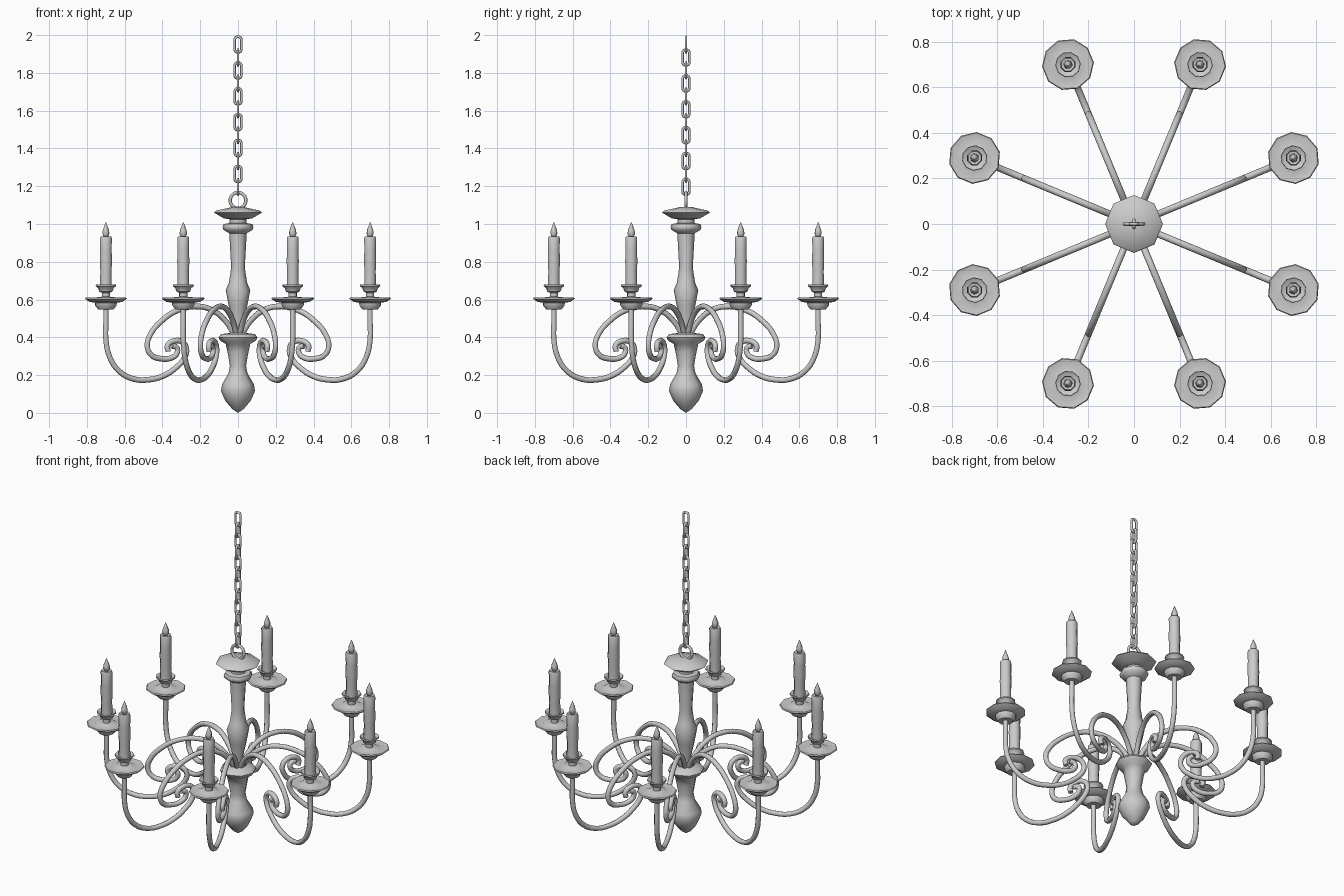
import bpy, bmesh, math
from math import pi, cos, sin

if "Cube" in bpy.data.objects:
    bpy.data.objects.remove(bpy.data.objects["Cube"])

ARM_R = 0.757  # radial distance of the candles


def finish(name, mesh, angle=40):
    ob = bpy.data.objects.new(name, mesh)
    bpy.context.collection.objects.link(ob)
    bpy.ops.object.select_all(action='DESELECT')
    ob.select_set(True)
    bpy.context.view_layer.objects.active = ob
    bpy.ops.object.shade_smooth_by_angle(angle=math.radians(angle))
    return ob


def to_mesh(name, bm):
    bmesh.ops.recalc_face_normals(bm, faces=bm.faces)
    me = bpy.data.meshes.new(name)
    bm.to_mesh(me)
    bm.free()
    return me


def lathe(name, profile, sides, angle=40):
    bm = bmesh.new()
    rings = []
    for r, z in profile:
        if r == 0:
            rings.append([bm.verts.new((0, 0, z))] * sides)
        else:
            rings.append([bm.verts.new((r * cos(2 * pi * i / sides), r * sin(2 * pi * i / sides), z))
                          for i in range(sides)])
    for a, b in zip(rings, rings[1:]):
        for i in range(sides):
            j = (i + 1) % sides
            bm.faces.new(dict.fromkeys((a[i], a[j], b[j], b[i])))
    return finish(name, to_mesh(name, bm), angle)


def link(name, radius, stretch, wire, segs=12, sides=6):
    # closed ring in the xz plane, lengthened along z by straight sides
    bm = bmesh.new()
    rings = []
    for k in range(segs):
        t = 2 * pi * (k + 0.5) / segs
        off = stretch if sin(t) > 0 else -stretch
        rings.append([bm.verts.new(((radius + wire * cos(2 * pi * s / sides)) * cos(t),
                                    wire * sin(2 * pi * s / sides),
                                    (radius + wire * cos(2 * pi * s / sides)) * sin(t) + off))
                      for s in range(sides)])
    for k in range(segs):
        a, b = rings[k], rings[(k + 1) % segs]
        for s in range(sides):
            u = (s + 1) % sides
            bm.faces.new((a[s], a[u], b[u], b[s]))
    return finish(name, to_mesh(name, bm), 65)


def tube(name, pts, radius):
    cu = bpy.data.curves.new(name, 'CURVE')
    cu.dimensions = '3D'
    cu.bevel_depth, cu.bevel_resolution = radius, 2
    cu.use_fill_caps, cu.resolution_u = True, 4
    sp = cu.splines.new('BEZIER')
    sp.bezier_points.add(len(pts) - 1)
    for p, (r, z) in zip(sp.bezier_points, pts):
        p.co = (r, 0, z)
        p.handle_left_type = p.handle_right_type = 'AUTO'
    tmp = bpy.data.objects.new(name + "_path", cu)
    bpy.context.collection.objects.link(tmp)
    bpy.context.view_layer.update()
    me = bpy.data.meshes.new_from_object(tmp.evaluated_get(bpy.context.evaluated_depsgraph_get()))
    bpy.data.objects.remove(tmp)
    return finish(name, me, 50)


def ring_copies(ob, radius):
    # eight copies around the column
    for k in range(8):
        a = pi / 8 + k * pi / 4
        c = ob if k == 0 else ob.copy()
        if k:
            bpy.context.collection.objects.link(c)
        c.location = (radius * cos(a), radius * sin(a), 0)
        c.rotation_euler = (0, 0, a)


# turned central column
lathe("column", [(0, 0), (.03, .02), (.068, .065), (.09, .115), (.085, .15), (.05, .21), (.043, .25),
                 (.055, .32), (.065, .365), (.095, .383), (.103, .4), (.09, .417), (.03, .425),
                 (.03, .48), (.05, .57), (.065, .65), (.048, .69), (.036, .77), (.045, .93), (.045, .95),
                 (.078, .97), (.082, .985), (.075, 1.0), (.045, 1.005), (.045, 1.025), (.075, 1.03),
                 (.127, 1.06), (.118, 1.07), (.03, 1.09), (0, 1.09)], 8, 50)

# hanging ring and chain
link("hanging_ring", .042, 0, .009, 16).location.z = 1.125
first = link("chain_link", .018, .024, .0075)
for i in range(12):
    ob = first if i == 0 else first.copy()
    if i:
        bpy.context.collection.objects.link(ob)
    ob.location.z = 1.1965 + i * .0685
    ob.rotation_euler.z = pi / 2 if i % 2 == 0 else 0

# scrolled arms
ring_copies(tube("inner_scroll", [(.02, .41), (.07, .485), (.14, .54), (.22, .563), (.34, .545), (.44, .485),
                                  (.505, .41), (.52, .35), (.495, .305), (.44, .287), (.385, .29),
                                  (.35, .315), (.35, .345), (.38, .355)], .015), 0)
ring_copies(tube("candle_arm", [(ARM_R, .57), (ARM_R, .48), (ARM_R, .39), (.735, .295), (.68, .22), (.6, .18),
                                (.52, .175), (.43, .195), (.355, .24), (.305, .295), (.295, .34),
                                (.32, .375), (.37, .38), (.405, .355), (.4, .325)], .015), 0)

# drip dish with cup, candle, flame
ring_copies(lathe("drip_dish", [(0, .548), (.042, .548), (.058, .568), (.06, .583), (.09, .588), (.114, .604),
                                (.11, .61), (.07, .602), (.05, .612), (.022, .615), (.022, .636), (.036, .642),
                                (.042, .66), (.056, .672), (.054, .68), (.035, .67), (0, .668)], 10), ARM_R)
ring_copies(lathe("candle", [(0, .66), (.034, .66), (.032, .75), (.035, .8), (.033, .86), (.034, .925),
                             (.03, .935), (0, .93)], 8, 50), ARM_R)
ring_copies(lathe("flame", [(0, .925), (.012, .93), (.02, .948), (.018, .966), (.007, .995), (0, 1.012)],
                  6, 65), ARM_R)
